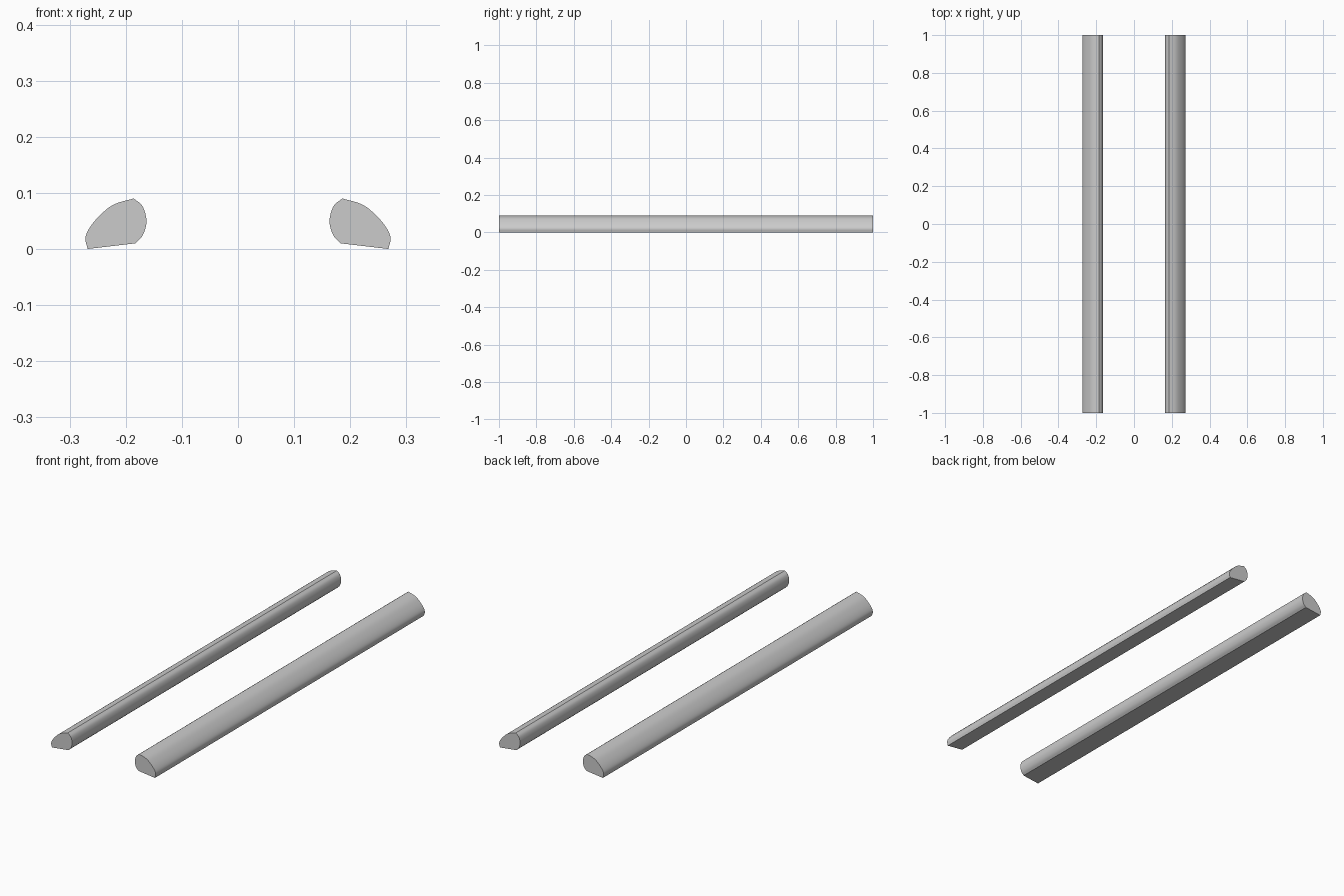
import bpy
from mathutils import Vector

if "Cube" in bpy.data.objects:
    bpy.data.objects.remove(bpy.data.objects["Cube"])

SEGMENTS = 6
LENGTH = 2.0 / SEGMENTS


def smooth_path(points, steps=4):
    """Curve through the points, leaving out the last one."""
    p = [Vector(q) for q in points]
    p = [2 * p[0] - p[1]] + p + [2 * p[-1] - p[-2]]
    out = []
    for a, b, c, d in zip(p, p[1:], p[2:], p[3:]):
        for i in range(steps):
            t = i / steps
            out.append(0.5 * (2 * b + (c - a) * t + (2 * a - 5 * b + 4 * c - d) * t * t
                              + (3 * b - a - 3 * c + d) * t ** 3))
    return out


# Cross-section (x, z): sloped outer face, flat underside, rounded inner face
outer = [(0.186, 0.090), (0.222, 0.079), (0.247, 0.059), (0.265, 0.037),
         (0.272, 0.019), (0.268, 0.001)]
inner = [(0.183, 0.010), (0.170, 0.024), (0.163, 0.049), (0.170, 0.076), (0.186, 0.090)]
section = smooth_path(outer) + [Vector((0.268, 0.0))] + smooth_path(inner)


def rail_segment(name, y, side):
    n = len(section)
    verts = [(side * p.x, y + e, p.y) for e in (0, LENGTH) for p in section]
    faces = [(i, (i + 1) % n, n + (i + 1) % n, n + i) for i in range(n)]
    faces += [tuple(reversed(range(n))), tuple(range(n, 2 * n))]
    if side > 0:
        faces = [tuple(reversed(f)) for f in faces]
    mesh = bpy.data.meshes.new(name)
    mesh.from_pydata(verts, [], faces)
    # Consistent outward normals
    import bmesh
    bm = bmesh.new()
    bm.from_mesh(mesh)
    bmesh.ops.remove_doubles(bm, verts=bm.verts, dist=0.0001)
    bmesh.ops.recalc_face_normals(bm, faces=bm.faces)
    bm.to_mesh(mesh)
    bm.free()
    obj = bpy.data.objects.new(name, mesh)
    bpy.context.collection.objects.link(obj)
    bpy.ops.object.select_all(action='DESELECT')
    obj.select_set(True)
    bpy.context.view_layer.objects.active = obj
    bpy.ops.object.shade_smooth_by_angle(angle=0.52)


# Two mirrored rails, each a row of abutting segments
for side, label in ((-1, "left"), (1, "right")):
    for k in range(SEGMENTS):
        rail_segment(f"{label}_rail_segment_{k + 1}", -1 + k * LENGTH, side)
